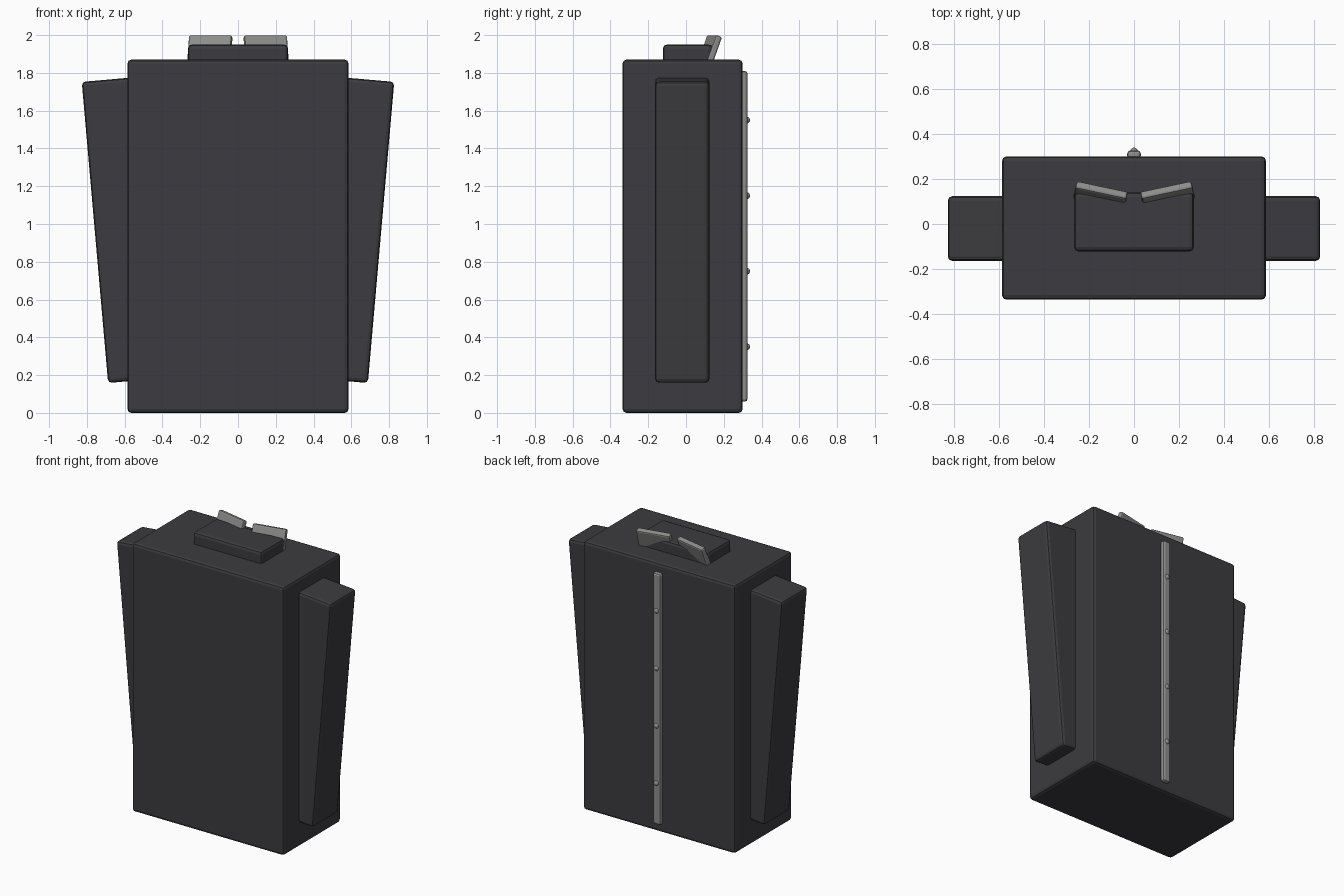
import bpy
from math import radians

if "Cube" in bpy.data.objects:
    bpy.data.objects.remove(bpy.data.objects["Cube"])


def material(name, color):
    m = bpy.data.materials.new(name)
    m.diffuse_color = color
    m.use_nodes = True
    m.node_tree.nodes["Principled BSDF"].inputs["Base Color"].default_value = m.diffuse_color
    return m


cloth = material("dark_cloth", (0.045, 0.044, 0.05, 1))
metal = material("grey_metal", (0.27, 0.27, 0.265, 1))


def box(name, center, size, mat, bevel=0.02, rot=(0, 0, 0)):
    bpy.ops.mesh.primitive_cube_add(size=1, location=center)
    ob = bpy.context.object
    ob.name = name
    ob.scale = size
    bpy.ops.object.transform_apply(location=False, rotation=False, scale=True)
    ob.rotation_euler = [radians(a) for a in rot]
    mod = ob.modifiers.new("rounded_edges", 'BEVEL')
    mod.width = bevel
    mod.segments = 2
    ob.data.materials.append(mat)
    return ob


# Torso block
box("jacket_body", (0, -0.018, 0.935), (1.17, 0.635, 1.87), cloth)

# Neck band on top
box("collar_base", (0, 0.009, 1.88), (0.53, 0.262, 0.14), cloth)

for side, s in (("right", 1), ("left", -1)):
    # Sleeves lean outwards towards the top
    box(side + "_sleeve", (s * 0.613, -0.02, 0.968), (0.29, 0.287, 1.60),
        cloth, rot=(0, s * 5, 0))
    # Collar flaps tilt backwards and open in a V
    box(side + "_collar_flap", (s * 0.15, 0.122, 1.911), (0.232, 0.036, 0.18),
        metal, bevel=0.01, rot=(-20, 0, s * 12))

# Strip down the back
box("back_strip", (0, 0.307, 0.935), (0.06, 0.038, 1.75), metal, bevel=0.014)

# Studs on the strip
for i in range(4):
    bpy.ops.mesh.primitive_uv_sphere_add(segments=12, ring_count=8, radius=0.018,
                                         location=(0, 0.321, 0.35 + 0.4 * i))
    stud = bpy.context.object
    stud.name = f"stud_{i + 1}"
    stud.data.materials.append(metal)
    bpy.ops.object.shade_smooth_by_angle()
